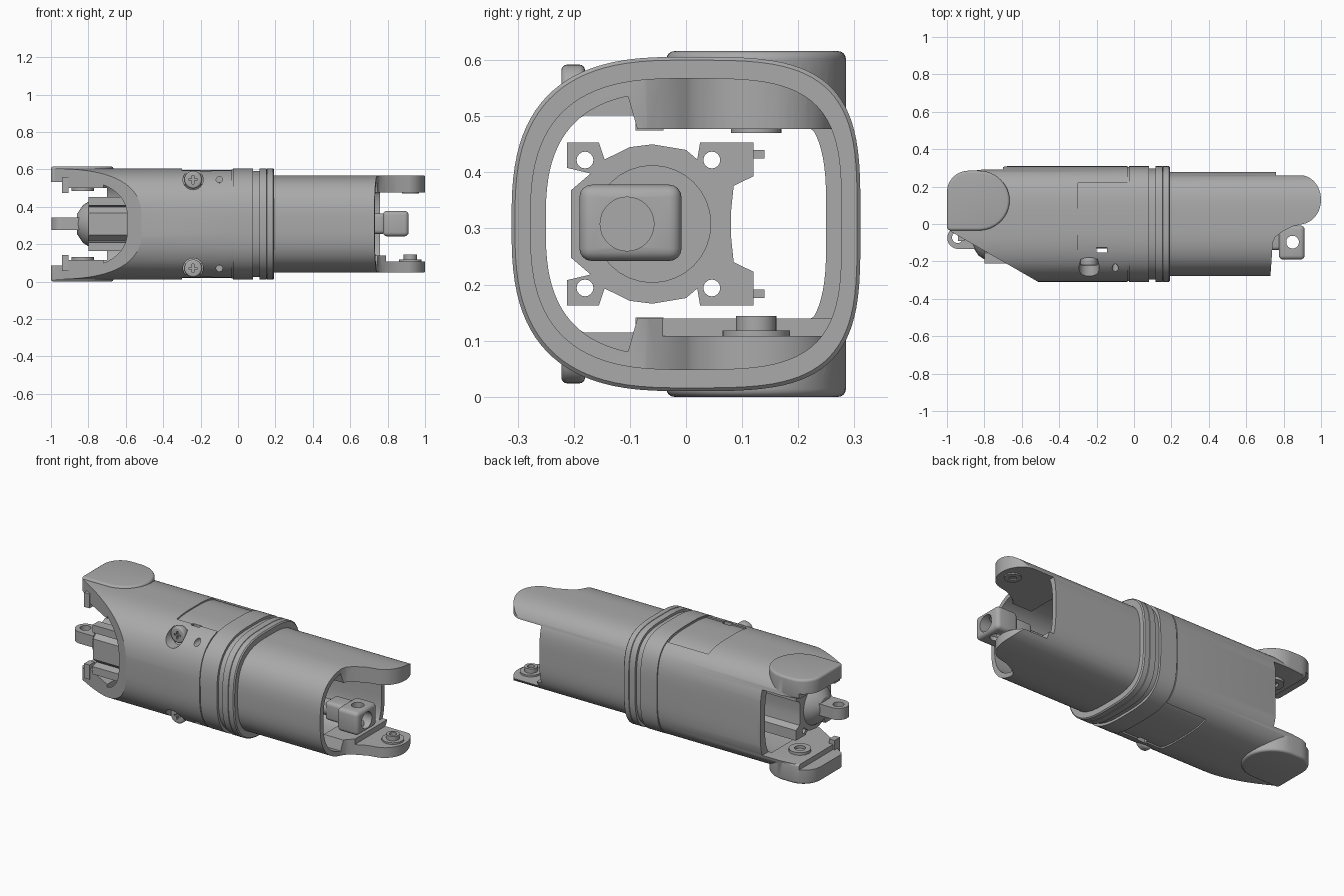
import bpy, bmesh, math

if "Cube" in bpy.data.objects:
    bpy.data.objects.remove(bpy.data.objects["Cube"])

grey = bpy.data.materials.new("machined_grey")
grey.use_nodes = True
grey.diffuse_color = (0.4, 0.4, 0.4, 1)
grey.node_tree.nodes["Principled BSDF"].inputs["Base Color"].default_value = (0.4, 0.4, 0.4, 1)
MID = 0.308   # height of the tube axis


# ---------- helpers ----------
def loft(name, rings):
    """Skin a closed solid through rings of 3D points."""
    bm = bmesh.new()
    rows = [[bm.verts.new(p) for p in ring] for ring in rings]
    n = len(rows[0])
    for a, b in zip(rows, rows[1:]):
        for i in range(n):
            j = (i + 1) % n
            bm.faces.new((a[i], a[j], b[j], b[i]))
    bm.faces.new(rows[0])
    bm.faces.new(rows[-1])
    bmesh.ops.recalc_face_normals(bm, faces=bm.faces)
    mesh = bpy.data.meshes.new(name)
    bm.to_mesh(mesh)
    bm.free()
    mesh.materials.append(grey)
    ob = bpy.data.objects.new(name, mesh)
    bpy.context.collection.objects.link(ob)
    return ob


PLACE = {'x': lambda a, b, h: (h, a, b),
         'y': lambda a, b, h: (a, h, b),
         'z': lambda a, b, h: (a, b, h)}


def prism(name, pts, axis, lo, hi):
    return loft(name, [[PLACE[axis](a, b, h) for a, b in pts] for h in (lo, hi)])


def arc(cx, cy, rx, ry=None, start=0, end=360, n=32):
    ry = ry or rx
    count = n if end - start == 360 else n + 1
    angles = [math.radians(start + (end - start) * i / n) for i in range(count)]
    return [(cx + rx * math.cos(t), cy + ry * math.sin(t)) for t in angles]


def box(name, x, y, z):
    return prism(name, [(x[0], y[0]), (x[1], y[0]), (x[1], y[1]), (x[0], y[1])], 'z', *z)


def section(ry, rz, n=96):
    """Rounded-square tube section, squarer at the back."""
    pts = []
    for i in range(n):
        t = 2 * math.pi * (i + 0.5) / n
        c, s = math.cos(t), math.sin(t)
        e = 2 / (3.6 if c > 0 else 2.8)
        pts.append((math.copysign(ry * abs(c) ** e, c),
                    MID + math.copysign(rz * abs(s) ** e, s)))
    return pts


def tube(name, ry, rz, lo, hi):
    return prism(name, section(ry, rz), 'x', lo, hi)


def modify(ob, kind, **settings):
    mod = ob.modifiers.new(kind, kind)
    for key, value in settings.items():
        setattr(mod, key, value)
    bpy.ops.object.select_all(action='DESELECT')
    bpy.context.view_layer.objects.active = ob
    ob.select_set(True)
    bpy.ops.object.modifier_apply(modifier=mod.name)


def combine(ob, op, *others):
    for other in others:
        modify(ob, 'BOOLEAN', operation=op, solver='EXACT', object=other)
        bpy.data.objects.remove(other)


def bevel(ob, width):
    modify(ob, 'BEVEL', width=width, segments=4, limit_method='ANGLE', angle_limit=math.radians(40))


def mirror_z(lo, hi):
    """The same height span above and below the axis."""
    return [(lo, hi), (2 * MID - hi, 2 * MID - lo)]


# ---------- rear housing with two ears ----------
housing = tube("rear_housing", 0.31, 0.297, -1.0, -0.034)
combine(housing, 'INTERSECT', prism("outline", [
    (-0.02, -0.4), (-0.355, -0.4), (-0.52, -0.305), (-0.98, -0.04), (-0.985, 0.19),
    (-0.9, 0.28), (-0.72, 0.302), (-0.55, 0.33), (-0.02, 0.33)], 'z', -0.1, 0.8))
pad_outline = (arc(-0.83, 0.125, 0.165, 0.16, -90, 90, 24)
               + arc(-0.885, 0.17, 0.115, 0.115, 90, 180, 12)
               + arc(-0.98, -0.015, 0.02, 0.02, 180, 270, 4))
for span in mirror_z(0.5, 0.616):
    pad = prism("pad", pad_outline, 'z', *span)
    bevel(pad, 0.014)
    combine(housing, 'UNION', pad)
combine(housing, 'DIFFERENCE',
        tube("bore", 0.265, 0.25, -0.72, 0.1),
        box("fork_gap", (-1.1, -0.7), (-0.5, 0.5), (0.115, 0.501)),
        box("tip_gap", (-1.1, -0.93), (-0.5, 0.5), (0.085, 0.532)))

# shallow panels above and below, with a slot through each
panel = box("panel", (-0.3, 0.1), (-0.14, 0.22), (-0.1, 0.8))
combine(panel, 'DIFFERENCE', tube("core", 0.302, 0.289, -0.5, 0.2))
combine(housing, 'DIFFERENCE', panel,
        box("slot", (-0.2, -0.145), (-0.152, -0.126), (-0.1, 0.8)))

# screw seats, pin holes and screws
for i, z in enumerate((0.545, 2 * MID - 0.545)):
    combine(housing, 'DIFFERENCE',
            prism("seat", arc(-0.24, z, 0.054), 'y', -0.5, -0.188),
            prism("pin_hole", arc(-0.1, z, 0.017, n=16), 'y', -0.5, -0.17))
    screw = prism("screw", arc(-0.24, z, 0.047), 'y', -0.222, -0.18)
    bevel(screw, 0.01)
    for w, h in ((0.022, 0.005), (0.005, 0.022)):
        combine(screw, 'DIFFERENCE',
                box("cross", (-0.24 - w, -0.24 + w), (-0.3, -0.21), (z - h, z + h)))
    screw.name = ("upper_screw", "lower_screw")[i]

# hooks and bearing rings inside the ears
for span in mirror_z(0.475, 0.56):
    box("ear_hook", (-0.94, -0.905), (-0.09, -0.04), span)
for span in mirror_z(0.485, 0.51):
    ring = prism("rear_bearing_ring", arc(-0.83, 0.125, 0.06), 'z', *span)
    combine(ring, 'DIFFERENCE', prism("hole", arc(-0.83, 0.125, 0.03), 'z', 0, 0.6))

# ---------- collar with grooves ----------
steps = [(-0.034, 0.006), (-0.028, 0.006), (-0.028, 0), (0.08, 0), (0.08, 0.014), (0.115, 0.014),
         (0.115, 0), (0.152, 0), (0.154, 0.004), (0.156, 0), (0.186, 0), (0.192, 0.006)]
collar = loft("collar", [[(x, y, z) for y, z in section(0.311 - d, 0.298 - d)] for x, d in steps])
combine(collar, 'DIFFERENCE', tube("bore", 0.268, 0.252, -0.2, 0.4))

# ---------- front tube with two ears ----------
front = tube("front_tube", 0.278, 0.26, -0.03, 1.0)
combine(front, 'INTERSECT', prism("outline", [
    (-0.1, -0.4), (0.725, -0.4), (0.73, -0.27), (0.742, -0.1), (0.755, -0.07), (0.79, -0.042),
    (0.85, -0.012)] + arc(0.885, 0.13, 0.115, 0.132, -75, 95, 28) + [
    (0.79, 0.266), (0.765, 0.275), (0.75, 0.4), (-0.1, 0.4)], 'z', -0.1, 0.8))
mouth = [(y, z if y < -0.09 else min(max(z, 0.14), 0.477)) for y, z in section(0.25, 0.235)]
combine(front, 'DIFFERENCE',
        tube("bore", 0.25, 0.235, -0.2, 0.62),
        prism("mouth", mouth, 'x', 0.6, 1.1),
        box("fork_gap", (0.76, 1.1), (-0.5, 0.5), (0.14, 0.477)),
        box("lower_step", (0.79, 1.1), (-0.5, 0.5), (0.108, 0.3)))
for name, r, hole, lo, hi in (("lower_bearing_ring", 0.06, 0.02, 0.1, 0.118),
                              ("lower_boss", 0.036, 0.02, 0.1, 0.144),
                              ("upper_bearing_ring", 0.045, 0.02, 0.47, 0.48)):
    boss = prism(name, arc(0.922, 0.125, r), 'z', lo, hi)
    combine(boss, 'DIFFERENCE', prism("hole", arc(0.922, 0.125, hole), 'z', 0, 0.6))

# ---------- inner carrier with four screw lobes ----------
half = [(-0.205, 0.06), (-0.17, 0.09), (-0.212, 0.1), (-0.212, 0.145), (-0.155, 0.145),
        (-0.145, 0.115), (-0.1, 0.137), (-0.06, 0.142), (0, 0.132), (0.02, 0.115),
        (0.025, 0.145), (0.12, 0.145), (0.12, 0.085), (0.085, 0.068), (0.08, 0.02)]
outline = [(y, MID + d) for y, d in half] + [(y, MID - d) for y, d in reversed(half)]
carrier = prism("carrier", outline, 'x', -0.8, -0.36)
for y in (-0.18, 0.046):
    for z in (MID - 0.114, MID + 0.114):
        combine(carrier, 'DIFFERENCE', prism("hole", arc(y, z, 0.015, n=16), 'x', -1, 0))
for span in mirror_z(0.425, 0.44):
    box("carrier_tab", (-0.45, -0.37), (0.11, 0.14), span)

# nose and lug at the rear
loft("carrier_nose", [[(x, y, z) for y, z in arc(-0.07, MID, r)]
                      for x, r in ((-0.79, 0.125), (-0.83, 0.1), (-0.86, 0.055))])
lug = prism("rear_lug", arc(-0.94, -0.075, 0.058, 0.058, 90, 270)
            + [(-0.83, -0.133), (-0.83, -0.017)], 'z', 0.275, 0.343)
combine(lug, 'DIFFERENCE', prism("hole", arc(-0.943, -0.072, 0.03), 'z', 0, 0.6))

# ---------- shaft and front block ----------
prism("shaft_sleeve", arc(-0.06, MID, 0.105), 'x', -0.4, -0.3)
prism("shaft", arc(-0.085, MID, 0.045), 'x', -0.35, 0.74)
neck = box("shaft_neck", (0.66, 0.79), (-0.14, -0.03), (0.255, 0.365))
bevel(neck, 0.02)
block = box("front_block", (0.775, 0.912), (-0.19, -0.008), (0.242, 0.378))
bevel(block, 0.022)
combine(block, 'DIFFERENCE',
        prism("bore", arc(-0.105, MID, 0.048), 'x', 0.8, 1.0),
        prism("cross_bore", arc(0.848, -0.097, 0.034), 'z', 0, 0.6))

# smooth curved faces, crisp edges
bpy.ops.object.select_all(action='DESELECT')
for ob in bpy.context.collection.objects:
    if ob.type == 'MESH' and grey.name in ob.data.materials:
        ob.select_set(True)
        bpy.context.view_layer.objects.active = ob
bpy.ops.object.shade_smooth_by_angle(angle=math.radians(30))
